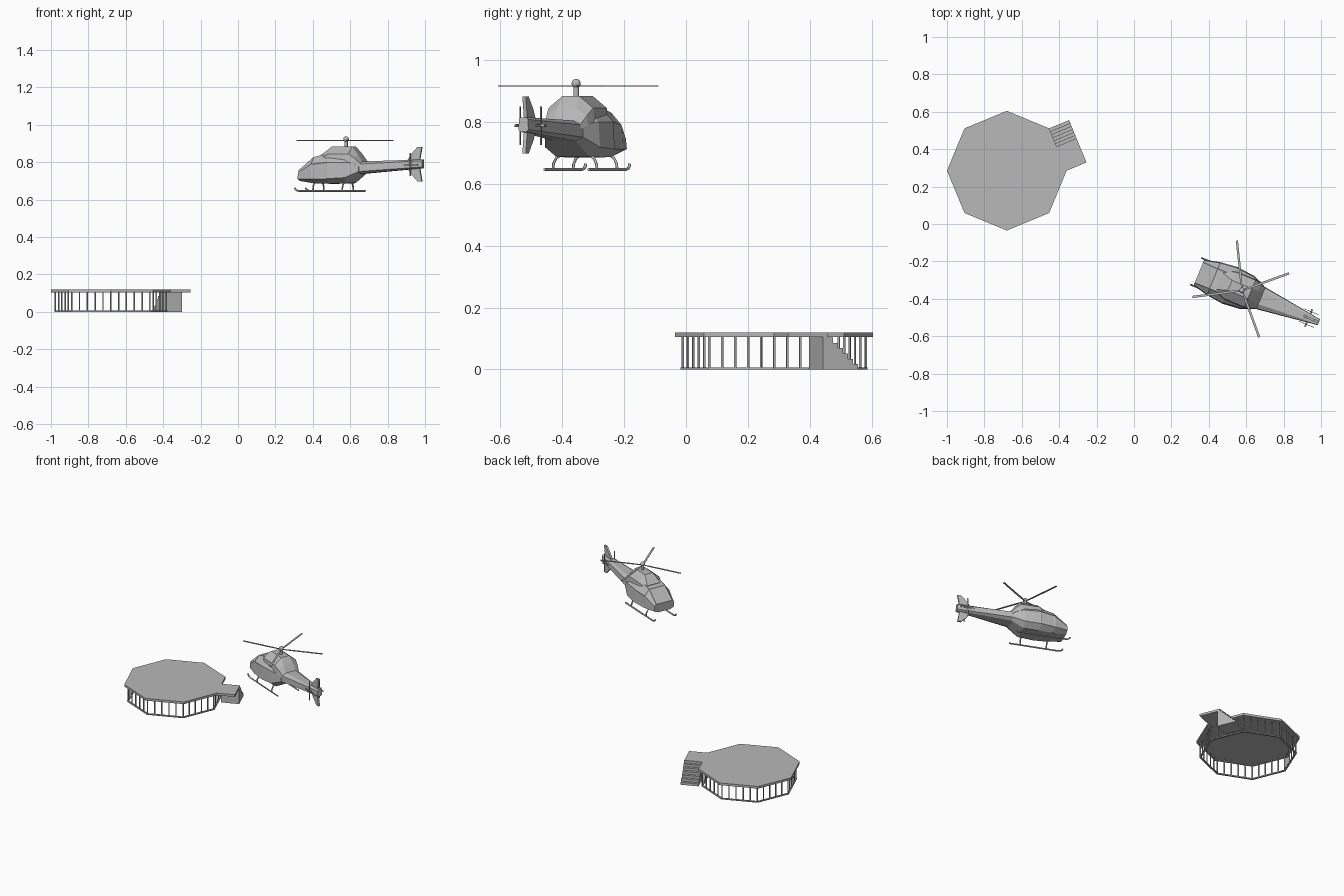
import bpy, bmesh, math
from mathutils import Matrix, Vector

if "Cube" in bpy.data.objects:
    bpy.data.objects.remove(bpy.data.objects["Cube"], do_unlink=True)

grey = bpy.data.materials.new("plain_grey")
grey.use_nodes = True
GREY = (0.48, 0.48, 0.48, 1)
grey.diffuse_color = GREY
grey.node_tree.nodes["Principled BSDF"].inputs["Base Color"].default_value = GREY

PAD = Matrix.Translation((-0.68, 0.285, 0))
STAIR = Matrix.Translation((-0.36, 0.285, 0)) @ Matrix.Rotation(math.radians(22.5), 4, "Z")
HELI = Matrix.Translation((0.578, -0.355, 0)) @ Matrix.Rotation(math.radians(157.5), 4, "Z")


def finish(name, bm, frame):
    bmesh.ops.recalc_face_normals(bm, faces=bm.faces)
    mesh = bpy.data.meshes.new(name)
    bm.to_mesh(mesh)
    bm.free()
    mesh.materials.append(grey)
    obj = bpy.data.objects.new(name, mesh)
    obj.matrix_world = frame
    bpy.context.collection.objects.link(obj)
    return obj


def prism(name, points, offset, frame):
    """Flat outline pushed along an offset."""
    bm = bmesh.new()
    face = bm.faces.new([bm.verts.new(p) for p in points])
    new = bmesh.ops.extrude_face_region(bm, geom=[face])["geom"]
    bmesh.ops.translate(bm, vec=offset, verts=[v for v in new if isinstance(v, bmesh.types.BMVert)])
    return finish(name, bm, frame)


def loft(rings):
    bm = bmesh.new()
    loops = [[bm.verts.new(p) for p in ring] for ring in rings]
    for a, b in zip(loops, loops[1:]):
        for i in range(len(a)):
            j = (i + 1) % len(a)
            bm.faces.new((a[i], a[j], b[j], b[i]))
    bm.faces.new(loops[0])
    bm.faces.new(loops[-1])
    return bm


def tube(name, points, radius, frame, sides=6):
    """Tube along a path of points."""
    pts = [Vector(p) for p in points]
    rings = []
    for i, p in enumerate(pts):
        d = (pts[min(i + 1, len(pts) - 1)] - pts[max(i - 1, 0)]).normalized()
        a = d.cross(Vector((0.3, 1, 0.2))).normalized()
        b = d.cross(a)
        turns = [math.tau * k / sides for k in range(sides)]
        rings.append([p + radius * (a * math.cos(t) + b * math.sin(t)) for t in turns])
    obj = finish(name, loft(rings), frame)
    for poly in obj.data.polygons:
        poly.use_smooth = len(poly.vertices) == 4
    return obj


def octagon(radius, z):
    return [Vector((radius * math.cos(k * math.pi / 4), radius * math.sin(k * math.pi / 4), z)) for k in range(8)]


def section(u, w, zb, zm, zs, zt, top=0.55):
    half = [(0.6 * w, zb), (w, zm), (0.95 * w, zs), (top * w, zt)]
    return [(u, v, z) for v, z in half] + [(u, -v, z) for v, z in reversed(half)]


# Landing pad: deck, ground ring and posts
prism("pad_deck", octagon(0.32, 0.105), (0, 0, 0.015), PAD)
bm = bmesh.new()
loops = [[bm.verts.new(p) for p in octagon(r, z)]
         for r, z in ((0.302, 0), (0.302, 0.007), (0.29, 0.007), (0.29, 0))]
for n in range(4):
    a, b = loops[n], loops[(n + 1) % 4]
    for i in range(8):
        j = (i + 1) % 8
        bm.faces.new((a[i], a[j], b[j], b[i]))
finish("ground_ring", bm, PAD)

corners = octagon(0.296, 0.053)
bm = bmesh.new()
for i in range(8):
    for k in range(5):
        p = corners[i].lerp(corners[(i + 1) % 8], k / 5)
        spin = Matrix.Rotation((i + 0.5) * math.pi / 4, 4, "Z")
        bmesh.ops.create_cube(bm, size=1, matrix=Matrix.Translation(p) @ spin
                              @ Matrix.Diagonal((0.006, 0.006, 0.106, 1)))
finish("deck_posts", bm, PAD)

# Side landing and solid staircase
WIDE, MID, STEPS = 0.115, 0.1225, 7
prism("stair_landing", [(0, 0, 0.105), (WIDE, 0, 0.105), (WIDE, MID, 0.105), (0, MID, 0.105)],
      (0, 0, 0.015), STAIR)
outline = [(0, MID, 0), (0, MID, 0.12)]
run, rise = MID / STEPS, 0.12 / STEPS
for k in range(STEPS):
    z = 0.12 - k * rise
    outline += [(0, MID + (k + 1) * run, z), (0, MID + (k + 1) * run, z - rise)]
prism("staircase", outline, (WIDE, 0, 0), STAIR)

# Cabin with recessed panes
bm = loft([
    section(0.25, 0.074, 0.70, 0.712, 0.745, 0.758, 0.8),
    section(0.165, 0.095, 0.688, 0.71, 0.79, 0.828, 0.6),
    section(0.07, 0.106, 0.685, 0.712, 0.80, 0.848),
    section(-0.03, 0.096, 0.688, 0.718, 0.80, 0.845),
    section(-0.10, 0.067, 0.738, 0.75, 0.79, 0.805),
])
bm.normal_update()
bmesh.ops.recalc_face_normals(bm, faces=bm.faces)
panes = [f for f in bm.faces if len(f.verts) == 4 and f.calc_center_median().x > 0.08
         and f.calc_center_median().z > 0.74]
bmesh.ops.inset_individual(bm, faces=panes, thickness=0.009, depth=-0.002)
finish("cabin", bm, HELI)

# Engine cowling and tail boom
finish("engine_cowling", loft([
    section(0.13, 0.06, 0.79, 0.80, 0.82, 0.836, 0.8),
    section(0.07, 0.082, 0.79, 0.80, 0.845, 0.884, 0.35),
    section(-0.045, 0.082, 0.79, 0.80, 0.845, 0.884, 0.35),
    section(-0.08, 0.074, 0.78, 0.79, 0.82, 0.845, 0.45),
    section(-0.11, 0.062, 0.77, 0.775, 0.79, 0.802),
]), HELI)
finish("tail_boom", loft([
    section(-0.09, 0.066, 0.738, 0.75, 0.79, 0.804),
    section(-0.445, 0.017, 0.768, 0.775, 0.808, 0.815, 0.7),
]), HELI)

# Swept upper and lower tail fins
for name, sign in (("upper_fin", 1), ("lower_fin", -1)):
    shape = [(-0.35, 0.01), (-0.425, 0.01), (-0.44, 0.092), (-0.415, 0.092), (-0.375, 0.05)]
    prism(name, [(u, -0.006, 0.79 + sign * h) for u, h in shape], (0, 0.012, 0), HELI)

# Tail rotors on a cross shaft
tube("tail_shaft", [(-0.385, -0.05, 0.788), (-0.385, 0.05, 0.788)], 0.005, HELI, 8)
for side in (-1, 1):
    bm = bmesh.new()
    for turn in (0, math.pi / 2):
        bmesh.ops.create_cube(bm, size=1, matrix=Matrix.Translation((-0.385, side * 0.036, 0.788))
                              @ Matrix.Rotation(turn, 4, "Y")
                              @ Matrix.Diagonal((0.008, 0.003, 0.125 if turn == 0 else 0.09, 1)))
    finish("tail_rotor_left" if side > 0 else "tail_rotor_right", bm, HELI)

# Mast, hub and main rotor blades
tube("rotor_mast", [(0, 0, 0.87), (0, 0, 0.925)], 0.009, HELI, 10)
bm = bmesh.new()
bmesh.ops.create_uvsphere(bm, u_segments=12, v_segments=8, radius=0.015,
                          matrix=Matrix.Translation((0, 0, 0.924)))
for f in bm.faces:
    f.smooth = True
finish("rotor_hub", bm, HELI)
for n, angle in enumerate((-137.5, -61.5, 30, 132.5)):
    turn = HELI @ Matrix.Rotation(math.radians(angle), 4, "Z")
    prism(f"rotor_blade_{n + 1}", [(0.01, -0.003, 0.915), (0.06, -0.006, 0.915), (0.267, -0.006, 0.915),
                                   (0.267, 0.006, 0.915), (0.06, 0.006, 0.915), (0.01, 0.003, 0.915)],
          (0, 0, 0.003), turn)

# Landing skids with bowed legs
for side, word in ((1, "left"), (-1, "right")):
    v = side * 0.077
    tube(f"{word}_skid", [(-0.08, v, 0.646), (0.235, v, 0.646), (0.252, v, 0.649),
                          (0.262, v, 0.656), (0.266, v, 0.664)], 0.005, HELI)
    for u, place in ((0.16, "front"), (-0.01, "rear")):
        tube(f"{word}_{place}_leg", [(u, v, 0.646), (u, side * 0.075, 0.665),
                                     (u, side * 0.066, 0.683), (u, side * 0.045, 0.696)], 0.0045, HELI)
